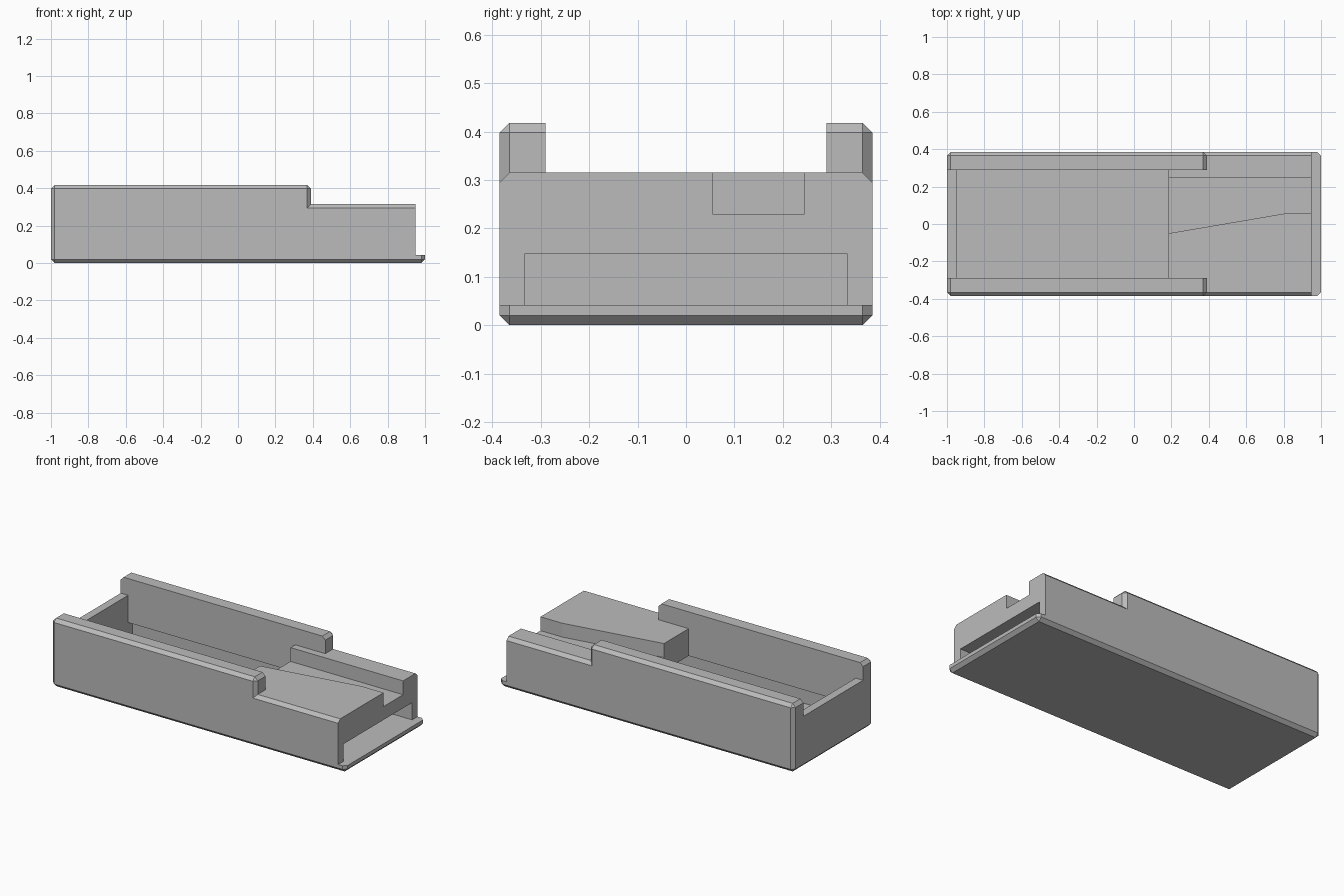
import bpy
import bmesh

cube = bpy.data.objects.get("Cube")
if cube:
    bpy.data.objects.remove(cube, do_unlink=True)

grey = bpy.data.materials.new("plain grey")
grey.use_nodes = True
COLOUR = (0.5, 0.5, 0.5, 1)
grey.diffuse_color = COLOUR
grey.node_tree.nodes["Principled BSDF"].inputs["Base Color"].default_value = COLOUR

HALF_WIDTH, CHAMFER = 0.385, 0.02
LIP_TOP, DECK, RAIL_TOP = 0.042, 0.315, 0.418
RAIL_IN, RAIL_END = 0.29, 0.39
WALL_X, BLOCK_X, DECK_END = -0.95, 0.185, 0.95


def prism(name, points, offset, chamfer=0):
    """Extrude a polygon by an offset, chamfering its convex edges if asked."""
    bm = bmesh.new()
    face = bm.faces.new([bm.verts.new(p) for p in points])
    ext = bmesh.ops.extrude_face_region(bm, geom=[face])
    moved = [v for v in ext["geom"] if isinstance(v, bmesh.types.BMVert)]
    bmesh.ops.translate(bm, verts=moved, vec=offset)
    bmesh.ops.recalc_face_normals(bm, faces=bm.faces)
    if chamfer:
        convex = [e for e in bm.edges if e.calc_face_angle_signed() > 0.1]
        bmesh.ops.bevel(bm, geom=convex, offset=chamfer, segments=1,
                        profile=0.5, affect='EDGES', clamp_overlap=False)
        bmesh.ops.recalc_face_normals(bm, faces=bm.faces)
    mesh = bpy.data.meshes.new(name)
    bm.to_mesh(mesh)
    bm.free()
    mesh.materials.append(grey)
    obj = bpy.data.objects.new(name, mesh)
    bpy.context.collection.objects.link(obj)
    return obj


def box(name, x0, x1, half_y, z0, z1):
    corners = [(x0, -half_y, z0), (x1, -half_y, z0), (x1, half_y, z0), (x0, half_y, z0)]
    return prism(name, corners, (0, 0, z1 - z0))


# Stepped body with chamfered outer edges
profile = [(-1, 0), (1, 0), (1, DECK), (RAIL_END, DECK), (RAIL_END, RAIL_TOP), (-1, RAIL_TOP)]
body = prism("tray_body", [(x, -HALF_WIDTH, z) for x, z in profile],
             (0, 2 * HALF_WIDTH, 0), CHAMFER)

# Sloping groove in the deck
groove = [(0.1, -0.077), (BLOCK_X, -0.05), (0.8, 0.055), (1.1, 0.055), (1.1, 0.245), (0.1, 0.245)]

cutters = [
    box("rail_channel_cutter", -1.1, 0.6, RAIL_IN, DECK, 0.6),
    box("lip_cutter", DECK_END, 1.1, 0.5, LIP_TOP, 0.6),
    box("cavity_cutter", WALL_X, BLOCK_X, RAIL_IN, 0.1, 0.5),
    box("slot_cutter", WALL_X, 1.2, 0.333, LIP_TOP, 0.148),
    prism("groove_cutter", [(x, y, 0.23) for x, y in groove], (0, 0, 0.2)),
]

# Carve the body, then drop the cutters
for cutter in cutters:
    mod = body.modifiers.new(cutter.name, 'BOOLEAN')
    mod.operation, mod.solver, mod.object = 'DIFFERENCE', 'EXACT', cutter
bpy.context.view_layer.update()
carved = bpy.data.meshes.new_from_object(body.evaluated_get(bpy.context.evaluated_depsgraph_get()))
body.modifiers.clear()
body.data = carved
for cutter in cutters:
    bpy.data.objects.remove(cutter, do_unlink=True)
